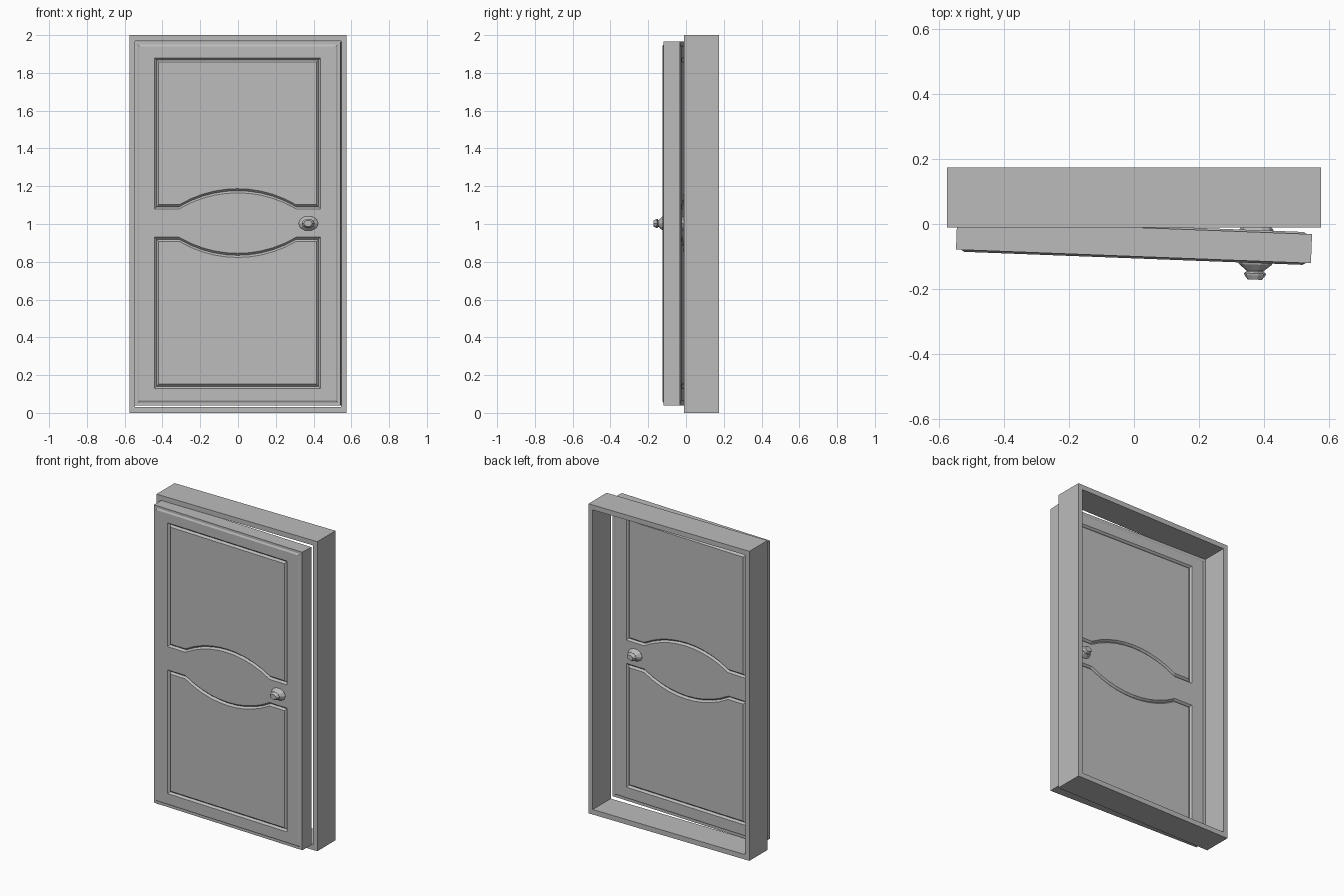
import bpy, bmesh
from math import radians, sin, cos, pi, sqrt

cube = bpy.data.objects.get("Cube")
if cube:
    bpy.data.objects.remove(cube, do_unlink=True)

GREY = (0.5, 0.5, 0.5, 1)
grey = bpy.data.materials.new("plain grey")
grey.use_nodes = True
grey.diffuse_color = GREY
grey.node_tree.nodes["Principled BSDF"].inputs["Base Color"].default_value = GREY


def finish(bm, name):
    bmesh.ops.recalc_face_normals(bm, faces=bm.faces)
    mesh = bpy.data.meshes.new(name)
    bm.to_mesh(mesh)
    bm.free()
    mesh.materials.append(grey)
    obj = bpy.data.objects.new(name, mesh)
    bpy.context.scene.collection.objects.link(obj)
    return obj


def ring(bm, points, y):
    return [bm.verts.new((x, y, z)) for x, z in points]


def bridge(bm, a, b):
    n = len(a)
    for i in range(n):
        j = (i + 1) % n
        bm.faces.new((a[i], a[j], b[j], b[i]))


def fill(bm, *loops):
    edges = []
    for loop in loops:
        for i, v in enumerate(loop):
            w = loop[(i + 1) % len(loop)]
            edges.append(bm.edges.get((v, w)) or bm.edges.new((v, w)))
    bmesh.ops.triangle_fill(bm, use_beauty=True, use_dissolve=False, edges=edges)


def rect(half, low, high):
    return [(-half, low), (half, low), (half, high), (-half, high)]


# Frame: four walls around an open doorway
bm = bmesh.new()
outer, inner = rect(0.575, 0, 2), rect(0.545, 0.032, 1.968)
loops = [ring(bm, outer, -0.011), ring(bm, outer, 0.174),
         ring(bm, inner, 0.174), ring(bm, inner, -0.011)]
for i in range(4):
    bridge(bm, loops[i], loops[(i + 1) % 4])
finish(bm, "door_frame")

# Door leaf: slab with a raised face and two grooved panels on each side
HALF, RAISE, DEPTH = 0.0445, 0.006, 0.012
MIDDLE = 1.005


def panel(inset, flip):
    """Panel outline with an arched inner edge, as heights from the middle."""
    half, top = 0.44 - inset, 0.875 - inset
    base, peak, span, steps = 0.075 + inset, 0.16 + inset, 0.31, 10
    rise = peak - base
    radius = (span ** 2 + rise ** 2) / (2 * rise)
    pts = [(-half, top), (-half, base)]
    for i in range(steps + 1):
        x = -span + 2 * span * i / steps
        pts.append((x, peak - radius + sqrt(radius ** 2 - x ** 2)))
    pts += [(half, base), (half, top)]
    return [(x, MIDDLE + flip * z) for x, z in pts]


bm = bmesh.new()
edges = []
for side in (-1, 1):
    face_y = side * (HALF + RAISE)
    edge = ring(bm, rect(0.5455, 0.04, 1.965), side * HALF)
    lip = ring(bm, rect(0.53, 0.055, 1.95), side * HALF)
    rim = ring(bm, rect(0.52, 0.065, 1.94), face_y)
    bridge(bm, edge, lip)
    bridge(bm, lip, rim)
    holes = []
    for flip in (-1, 1):
        brink = ring(bm, panel(0, flip), face_y)
        bottom = ring(bm, panel(0.011, flip), face_y - side * DEPTH)
        field = ring(bm, panel(0.022, flip), face_y)
        bridge(bm, brink, bottom)
        bridge(bm, bottom, field)
        fill(bm, field)
        holes.append(brink)
    fill(bm, rim, *holes)
    edges.append(edge)
bridge(bm, *edges)
door = finish(bm, "door_leaf")

# Knobs: flared rose, narrow neck and faceted grip on both sides
PROFILE = [(0.053, -0.001), (0.05, 0.005), (0.026, 0.024), (0.026, 0.027),
           (0.034, 0.032), (0.032, 0.038), (0.022, 0.051)]
SIDES = 10
knobs = []
for side, name in ((-1, "front_knob"), (1, "back_knob")):
    bm = bmesh.new()
    loops = []
    for r, out in PROFILE:
        pts = [(0.375 + r * cos(2 * pi * i / SIDES), 1.003 + 0.76 * r * sin(2 * pi * i / SIDES))
               for i in range(SIDES)]
        loops.append(ring(bm, pts, side * (HALF + RAISE + out)))
    for a, b in zip(loops, loops[1:]):
        bridge(bm, a, b)
    bm.faces.new(loops[0])
    bm.faces.new(loops[-1])
    knobs.append(finish(bm, name))

# Door stands slightly ajar
for obj in [door] + knobs:
    obj.location.y = -0.055
    obj.rotation_euler.z = radians(-2.2)
